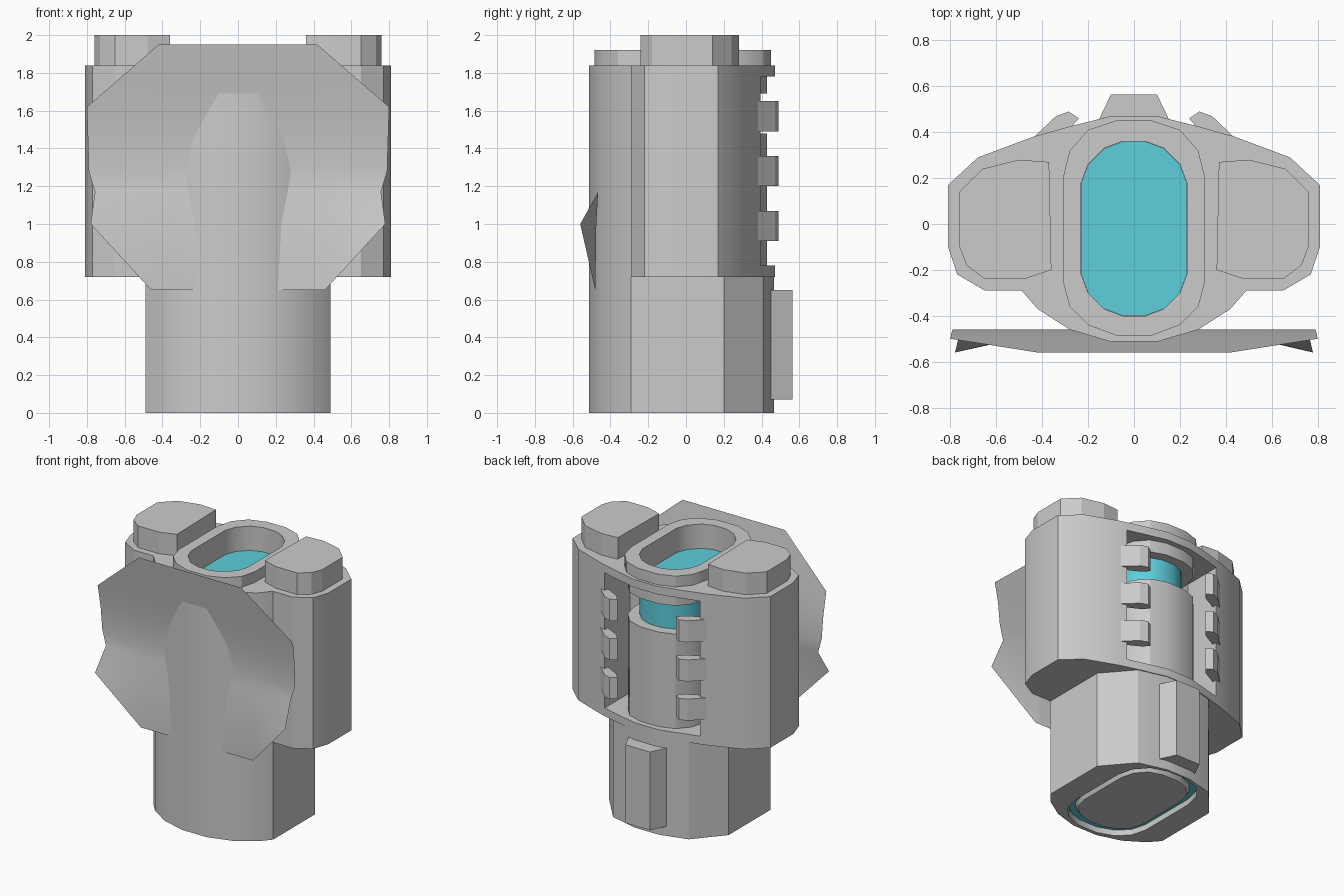
import bpy, bmesh, math

if "Cube" in bpy.data.objects:
    bpy.data.objects.remove(bpy.data.objects["Cube"])


def mirrored(half):
    """Close a right-hand half outline by reflecting it across x = 0."""
    return half + [(-x, y) for x, y in reversed(half)]


def finish(name, bm, color=None):
    mesh = bpy.data.meshes.new(name)
    bmesh.ops.recalc_face_normals(bm, faces=bm.faces)
    bm.to_mesh(mesh)
    bm.free()
    ob = bpy.data.objects.new(name, mesh)
    bpy.context.collection.objects.link(ob)
    if color:
        mat = bpy.data.materials.new(name + "_color")
        mat.diffuse_color = color
        mat.use_nodes = True
        mat.node_tree.nodes["Principled BSDF"].inputs["Base Color"].default_value = mat.diffuse_color
        mesh.materials.append(mat)
    return ob


def prism(name, outline, z0, z1, color=None, bottom_scale=1.0):
    bm = bmesh.new()
    lo = [bm.verts.new((x * bottom_scale, y * bottom_scale, z0)) for x, y in outline]
    hi = [bm.verts.new((x, y, z1)) for x, y in outline]
    n = len(outline)
    bm.faces.new(lo)
    bm.faces.new(hi)
    for i in range(n):
        j = (i + 1) % n
        bm.faces.new((lo[i], lo[j], hi[j], hi[i]))
    return finish(name, bm, color)


def cut(ob, cutter):
    mod = ob.modifiers.new("cut", 'BOOLEAN')
    mod.operation = 'DIFFERENCE'
    mod.solver = 'EXACT'
    mod.object = cutter
    bpy.context.view_layer.objects.active = ob
    bpy.ops.object.modifier_apply(modifier=mod.name)
    cutter.hide_render = True


def smooth(ob, angle=28):
    bpy.ops.object.select_all(action='DESELECT')
    ob.select_set(True)
    bpy.context.view_layer.objects.active = ob
    bpy.ops.object.shade_smooth_by_angle(angle=math.radians(angle))


BLUE = (0.11, 0.62, 0.72, 1)

# Outlines, right half from back to front
front = [(0.49, -0.29), (0.42, -0.37), (0.28, -0.46), (0.1, -0.513)]
upper = mirrored([(0.1, 0.47), (0.28, 0.425), (0.44, 0.38), (0.68, 0.29), (0.81, 0.17),
                  (0.81, -0.1), (0.77, -0.22), (0.65, -0.29)] + front)
lower = mirrored([(0.1, 0.465), (0.31, 0.41), (0.49, 0.2)] + front)
collar = mirrored([(0.08, 0.45), (0.2, 0.41), (0.28, 0.32), (0.31, 0.2),
                   (0.31, -0.25), (0.28, -0.36), (0.2, -0.44), (0.08, -0.485)])
opening = mirrored([(0.05, 0.36), (0.13, 0.33), (0.2, 0.26), (0.23, 0.18),
                    (0.23, -0.22), (0.2, -0.3), (0.13, -0.37), (0.05, -0.4)])
tube = [(x * 0.94, y * 0.955) for x, y in collar]

# Main housings
lower_body = prism("lower_body", lower, 0, 0.72)
upper_body = prism("upper_body", upper, 0.72, 1.84)
top_collar = prism("top_collar", collar, 1.8, 1.92)
tube_cap = prism("tube_cap", tube, 1.69, 1.8)

# Openings: top well, rear window, base socket
well = prism("well_cutter", opening, 1.5, 2.1)
window = prism("window_cutter", [(-0.39, 0.1), (0.39, 0.1), (0.39, 0.8), (-0.39, 0.8)], 0.78, 1.78)
socket = prism("socket_cutter", collar, -0.1, 0.06)
cut(upper_body, window)
for part in (upper_body, top_collar, tube_cap):
    cut(part, well)
cut(lower_body, socket)
for cutter in (well, window, socket):
    bpy.data.objects.remove(cutter)

# Liquid tube inside the window and its base plug
prism_parts = [
    prism("tube_glass", [(x * 0.998, y * 0.998) for x, y in opening], 1.4, 1.74, BLUE),
    prism("tube_canister", tube, 0.77, 1.48),
    prism("base_seal", [(x * 0.99, y * 0.99) for x, y in collar], 0.04, 0.08, BLUE),
    prism("base_plug", [(x * 0.9, y * 0.92) for x, y in collar], 0.01, 0.06, None, 0.92),
]
for part in [lower_body, upper_body, top_collar, tube_cap] + prism_parts:
    smooth(part)

# Top caps and rear window teeth on both sides
cap = [(0.37, 0.27), (0.5, 0.28), (0.66, 0.24), (0.76, 0.14), (0.76, -0.1),
       (0.73, -0.18), (0.65, -0.24), (0.48, -0.24), (0.36, -0.2)]
tooth = [(0.44, 0.375), (0.34, 0.47), (0.285, 0.49), (0.24, 0.46), (0.28, 0.415), (0.385, 0.36)]
for side, label in ((1, "right"), (-1, "left")):
    prism("top_cap_" + label, [(side * x, y) for x, y in cap], 1.83, 2.0)
    for i, z in enumerate((0.91, 1.2, 1.49)):
        prism(f"window_tooth_{label}_{i + 1}", [(side * x, y) for x, y in tooth], z, z + 0.16)

# Rear tab on the lower body
prism("rear_tab", mirrored([(0.1, 0.565), (0.16, 0.44)]), 0.07, 0.65)

# Front shield: thin curved sheet with bent lower corners (z, outer x, inner y, outer y)
rows = [(1.95, 0.42, -0.56, -0.56), (1.62, 0.80, -0.50, -0.50), (1.45, 0.795, -0.472, -0.472),
        (1.28, 0.79, -0.46, -0.46), (1.17, 0.757, -0.465, -0.465),
        (1.0, 0.78, -0.475, -0.56), (0.65, 0.46, -0.48, -0.48)]
bm = bmesh.new()
grid = [[bm.verts.new(p) for p in ((-xo, yo, z), (-0.42, yi, z), (0.42, yi, z), (xo, yo, z))]
        for z, xo, yi, yo in rows]
for a, b in zip(grid, grid[1:]):
    for i in range(3):
        bm.faces.new((a[i], b[i], b[i + 1], a[i + 1]))
bmesh.ops.remove_doubles(bm, verts=bm.verts, dist=0.001)
shield = finish("front_shield", bm)
if sum(p.normal.y for p in shield.data.polygons) > 0:
    shield.data.flip_normals()
smooth(shield, 60)
